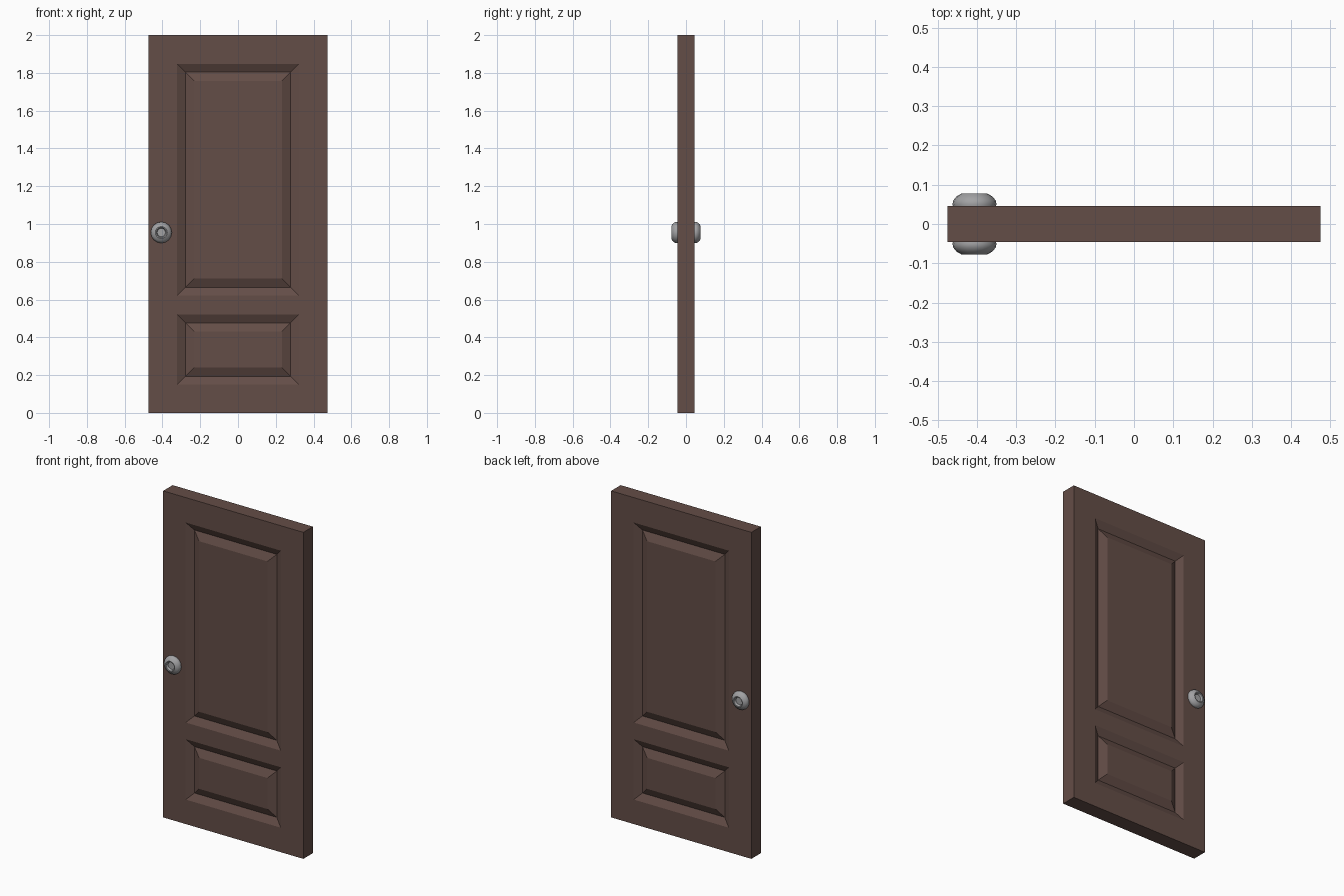
import bpy, bmesh, math

if "Cube" in bpy.data.objects:
    bpy.data.objects.remove(bpy.data.objects["Cube"])

HALF = 0.046  # half of the door thickness


def material(name, rgb):
    m = bpy.data.materials.new(name)
    m.diffuse_color = (*rgb, 1)
    m.use_nodes = True
    m.node_tree.nodes["Principled BSDF"].inputs["Base Color"].default_value = m.diffuse_color
    return m


wood = material("dark brown wood", (0.127, 0.075, 0.063))
metal = material("grey metal", (0.36, 0.36, 0.37))


def finish(name, bm, mat):
    me = bpy.data.meshes.new(name)
    bm.to_mesh(me)
    bm.free()
    me.materials.append(mat)
    ob = bpy.data.objects.new(name, me)
    bpy.context.collection.objects.link(ob)
    return ob


# door slab: a box cut along the panel borders
bm = bmesh.new()
bmesh.ops.create_cube(bm, size=1)
for v in bm.verts:
    v.co = (v.co.x * 0.95, v.co.y * 2 * HALF, v.co.z * 2 + 1)
cuts = [((x, 0, 0), (1, 0, 0)) for x in (-0.322, 0.322)]
cuts += [((0, 0, z), (0, 0, 1)) for z in (0.15, 0.52, 0.622, 1.847)]
for co, no in cuts:
    bmesh.ops.bisect_plane(bm, geom=bm.verts[:] + bm.edges[:] + bm.faces[:],
                           plane_co=co, plane_no=no)
bm.normal_update()

# raised panels on both sides: slope into a V groove, then back out
for f in list(bm.faces):
    c = f.calc_center_median()
    in_panel = 0.15 < c.z < 0.52 or 0.622 < c.z < 1.847
    if abs(f.normal.y) > 0.9 and abs(c.x) < 0.3 and in_panel:
        bmesh.ops.inset_individual(bm, faces=[f], thickness=0.043, depth=-0.023,
                                   use_even_offset=True)
        bm.normal_update()
        bmesh.ops.inset_individual(bm, faces=[f], thickness=0.047, depth=0.023,
                                   use_even_offset=True)
finish("door_slab", bm, wood)

# knobs: lathed profile (radius, distance from door face) with a dimple
PROFILE = [(0.053, -0.006), (0.056, 0.004), (0.054, 0.014), (0.046, 0.024),
           (0.032, 0.032), (0.027, 0.031), (0.022, 0.019)]
SIDES = 16


def knob(name, side):
    bm = bmesh.new()
    rings = []
    for r, d in PROFILE:
        rings.append([bm.verts.new((-0.406 + r * math.cos(a), side * (HALF + d),
                                    0.955 + r * math.sin(a)))
                      for a in (2 * math.pi * i / SIDES for i in range(SIDES))])
    for lo, hi in zip(rings, rings[1:]):
        for i in range(SIDES):
            j = (i + 1) % SIDES
            bm.faces.new((lo[i], lo[j], hi[j], hi[i]))
    bm.faces.new(rings[0])
    bm.faces.new(rings[-1])
    bmesh.ops.recalc_face_normals(bm, faces=bm.faces[:])
    ob = finish(name, bm, metal)
    bpy.ops.object.select_all(action='DESELECT')
    bpy.context.view_layer.objects.active = ob
    ob.select_set(True)
    bpy.ops.object.shade_smooth_by_angle(angle=math.radians(35))


knob("front_knob", -1)
knob("back_knob", 1)
